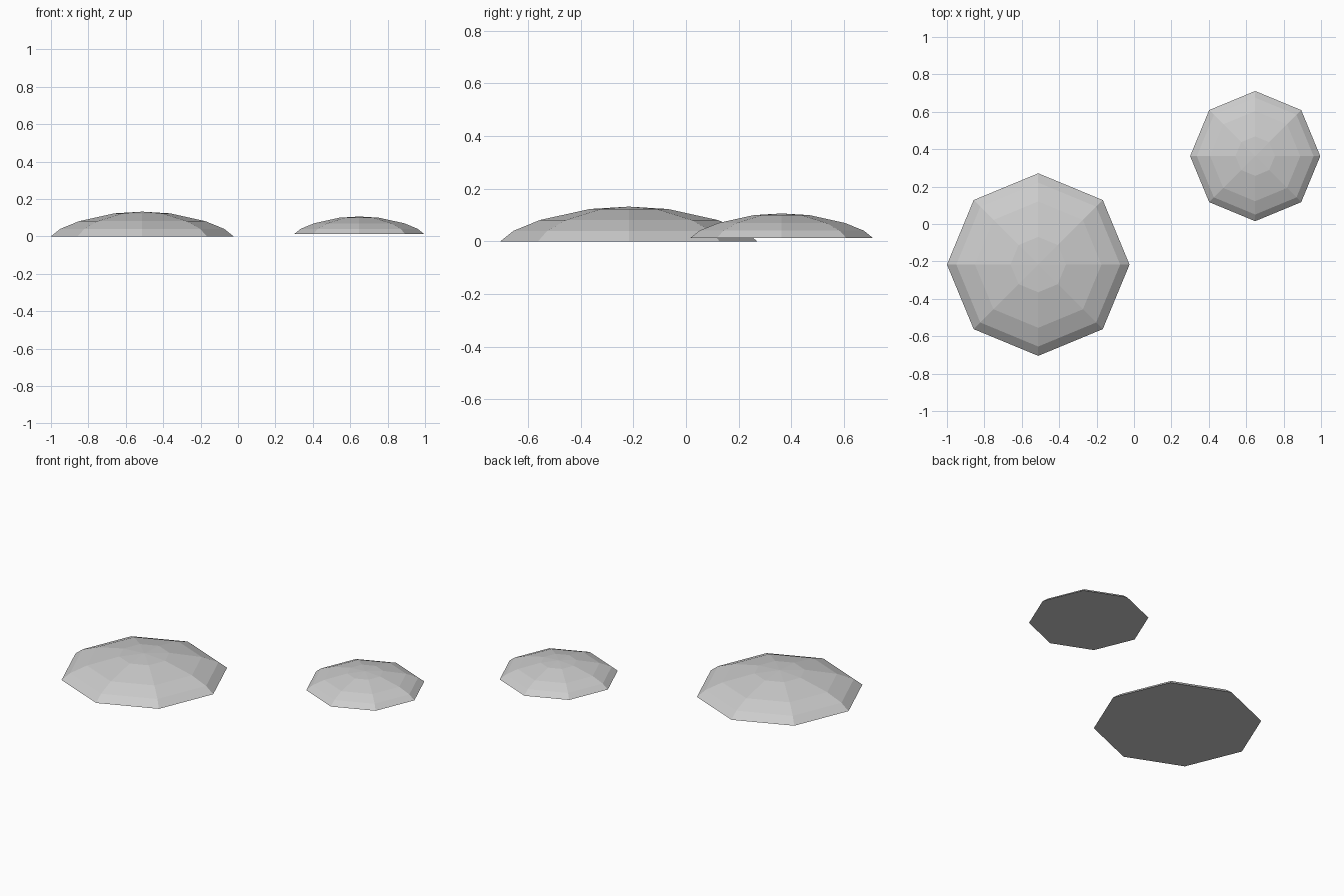
import bpy
import bmesh
from math import cos, sin, tau

if "Cube" in bpy.data.objects:
    bpy.data.objects.remove(bpy.data.objects["Cube"], do_unlink=True)

# Single stone colour
grey = bpy.data.materials.new("light_grey")
grey.use_nodes = True
colour = (0.6, 0.6, 0.6, 1)
grey.diffuse_color = colour
grey.node_tree.nodes["Principled BSDF"].inputs["Base Color"].default_value = colour

SIDES = 8
PROFILE = [(0.488, 0), (0.438, 0.04), (0.338, 0.081), (0.148, 0.123)]
APEX = 0.132


def dome(name, location, scale):
    """Faceted shallow dome with a flat underside."""
    bm = bmesh.new()
    rings = [[bm.verts.new((r * cos(tau * i / SIDES), r * sin(tau * i / SIDES), z))
              for i in range(SIDES)] for r, z in PROFILE]
    top = bm.verts.new((0, 0, APEX))
    bm.faces.new(reversed(rings[0]))
    for i in range(SIDES):
        j = (i + 1) % SIDES
        for low, high in zip(rings, rings[1:]):
            bm.faces.new((low[i], low[j], high[j], high[i]))
        bm.faces.new((rings[-1][i], rings[-1][j], top))
    mesh = bpy.data.meshes.new(name)
    bm.to_mesh(mesh)
    bm.free()
    mesh.materials.append(grey)
    obj = bpy.data.objects.new(name, mesh)
    obj.location = location
    obj.scale = (scale, scale, scale)
    bpy.context.collection.objects.link(obj)


# Large dome and its smaller, slightly raised neighbour
dome("large_dome", (-0.512, -0.217, 0), 1)
dome("small_dome", (0.648, 0.363, 0.012), 0.713)
